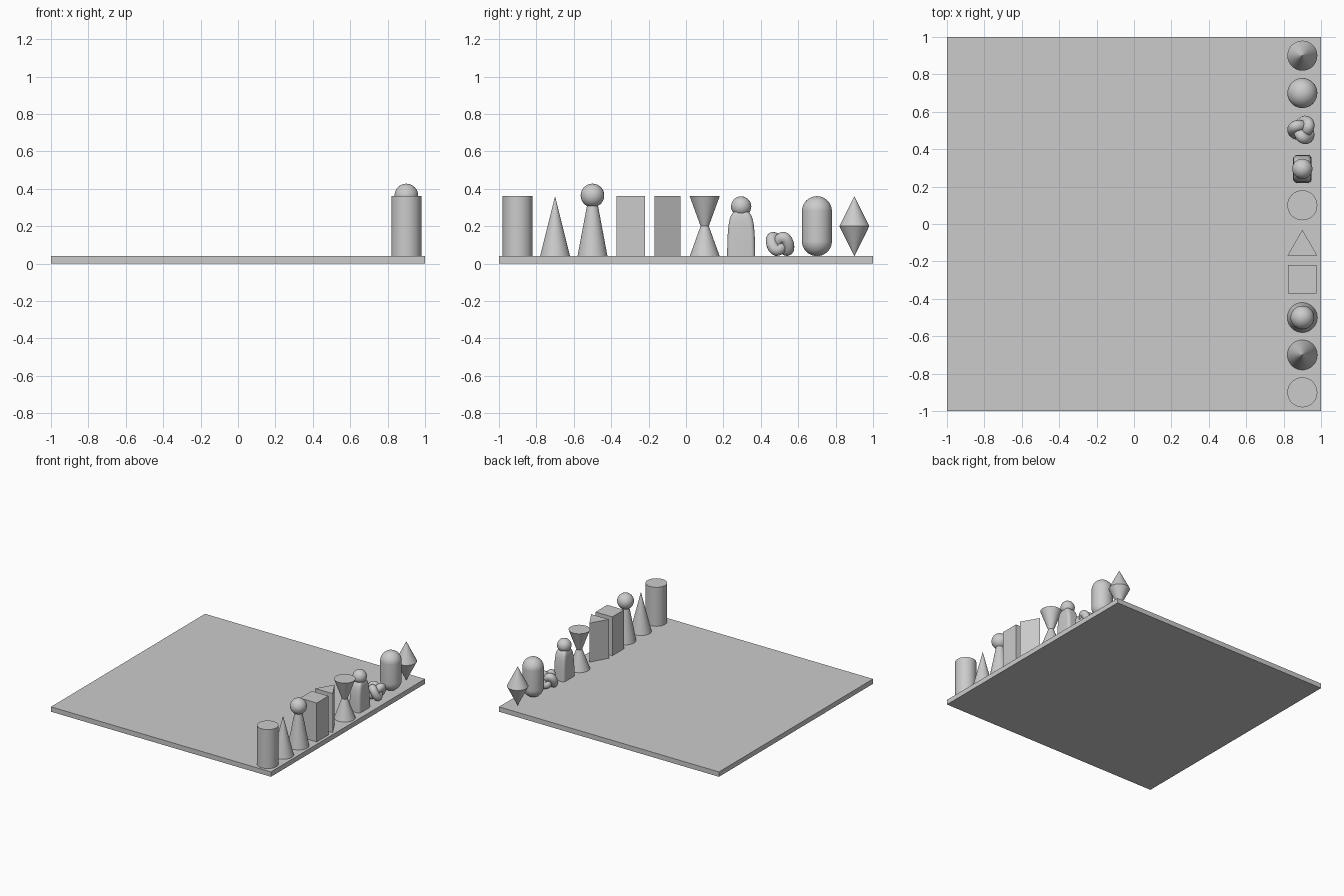
import bpy, math

if "Cube" in bpy.data.objects:
    bpy.data.objects.remove(bpy.data.objects["Cube"])

BASE, TOP, R, ROW_X = 0.04, 0.36, 0.08, 0.9
MID = (BASE + TOP) / 2


def mesh_object(name, verts, faces):
    mesh = bpy.data.meshes.new(name)
    mesh.from_pydata(verts, [], faces)
    obj = bpy.data.objects.new(name, mesh)
    bpy.context.collection.objects.link(obj)
    bpy.ops.object.select_all(action='DESELECT')
    obj.select_set(True)
    bpy.context.view_layer.objects.active = obj
    bpy.ops.object.shade_smooth_by_angle(angle=math.radians(35))
    return obj


def loft(name, rings, y):
    """Skin a stack of equal-length closed rings, capped at both ends."""
    n = len(rings[0])
    verts = [v for ring in rings for v in ring]
    faces = [tuple(reversed(range(n)))]
    for k in range(len(rings) - 1):
        for i in range(n):
            j = (i + 1) % n
            faces.append((k*n + i, k*n + j, (k+1)*n + j, (k+1)*n + i))
    faces.append(tuple(range((len(rings) - 1)*n, len(rings)*n)))
    obj = mesh_object(name, verts, faces)
    obj.location = (ROW_X, y, 0)
    return obj


def turned(name, profile, y, n=64):
    """Revolve (radius, z) points about a vertical axis."""
    return loft(name, [[(r*math.cos(2*math.pi*i/n), r*math.sin(2*math.pi*i/n), z)
                        for i in range(n)] for r, z in profile], y)


def prism(name, outline, y):
    return loft(name, [[(px, py, z) for px, py in outline] for z in (BASE, TOP)], y)


def ball(name, r, z, y):
    bpy.ops.mesh.primitive_uv_sphere_add(segments=48, ring_count=24, radius=r, location=(ROW_X, y, z))
    obj = bpy.context.object
    obj.name = name
    bpy.ops.object.shade_smooth()
    return obj


TIP = 0.0002

# Board
bpy.ops.mesh.primitive_cube_add(size=1, location=(0, 0, BASE/2))
board = bpy.context.object
board.name = "board"
board.scale = (2, 2, BASE)

# Plain turned pieces
turned("cylinder_piece", [(R, BASE), (R, TOP)], -0.9)
turned("cone_piece", [(R, BASE), (TIP, TOP)], -0.7)
turned("ball_topped_cone", [(R, BASE), (0.02, TOP)], -0.5)
ball("cone_ball", 0.063, 0.364, -0.5)
turned("hourglass_piece", [(R, BASE), (0.022, MID), (R, TOP)], 0.1)
turned("double_cone_piece", [(TIP, BASE), (R, MID), (TIP, TOP)], 0.9)

# Capsule with hemispherical ends
arc = [math.radians(a) for a in range(0, 91, 6)]
low = [(max(TIP, R*math.sin(a)), BASE + R - R*math.cos(a)) for a in arc]
high = [(r, BASE + TOP - z) for r, z in reversed(low)]
turned("capsule_piece", low + high, 0.7)

# Square and triangular prisms
s = 0.076
prism("square_prism", [(-s, -s), (s, -s), (s, s), (-s, s)], -0.296)
h = R * math.sqrt(3) / 2
prism("triangular_prism", [(-R, -h), (R, -h), (0, h)], -0.1)


# Figure: slab body with rounded shoulders and a ball head
def rounded_rect(hx, hy, z, r):
    ring = []
    for k, (sx, sy) in enumerate([(1, 1), (-1, 1), (-1, -1), (1, -1)]):
        for i in range(7):
            a = math.pi/2 * (k + i/6)
            ring.append((sx*(hx - r) + r*math.cos(a), sy*(hy - r) + r*math.sin(a), z))
    return ring


body = [(0.050, 0.075, 0.04), (0.050, 0.074, 0.12), (0.049, 0.071, 0.17), (0.048, 0.067, 0.21),
        (0.046, 0.061, 0.24), (0.043, 0.053, 0.26), (0.038, 0.042, 0.275), (0.025, 0.026, 0.283)]
loft("figure_body", [rounded_rect(hx, hy, z, 0.022) for hx, hy, z in body], 0.295)
ball("figure_head", 0.054, 0.305, 0.295)

# Trefoil knot: round tube swept along a closed curve
curve = bpy.data.curves.new("knot_piece", 'CURVE')
curve.dimensions = '3D'
curve.bevel_depth = 0.031
curve.bevel_resolution = 6
path = curve.splines.new('POLY')
N, K = 120, 0.0165
path.points.add(N - 1)
for i, p in enumerate(path.points):
    t = 2*math.pi*i/N
    u, v = math.sin(t) + 2*math.sin(2*t), math.cos(t) - 2*math.cos(2*t)
    p.co = (K*v, -K*u, 0.033*math.sin(3*t), 1)
path.use_cyclic_u = True
path.use_smooth = True
knot = bpy.data.objects.new("knot_piece", curve)
knot.location = (ROW_X, 0.503, 0.105)
bpy.context.collection.objects.link(knot)
